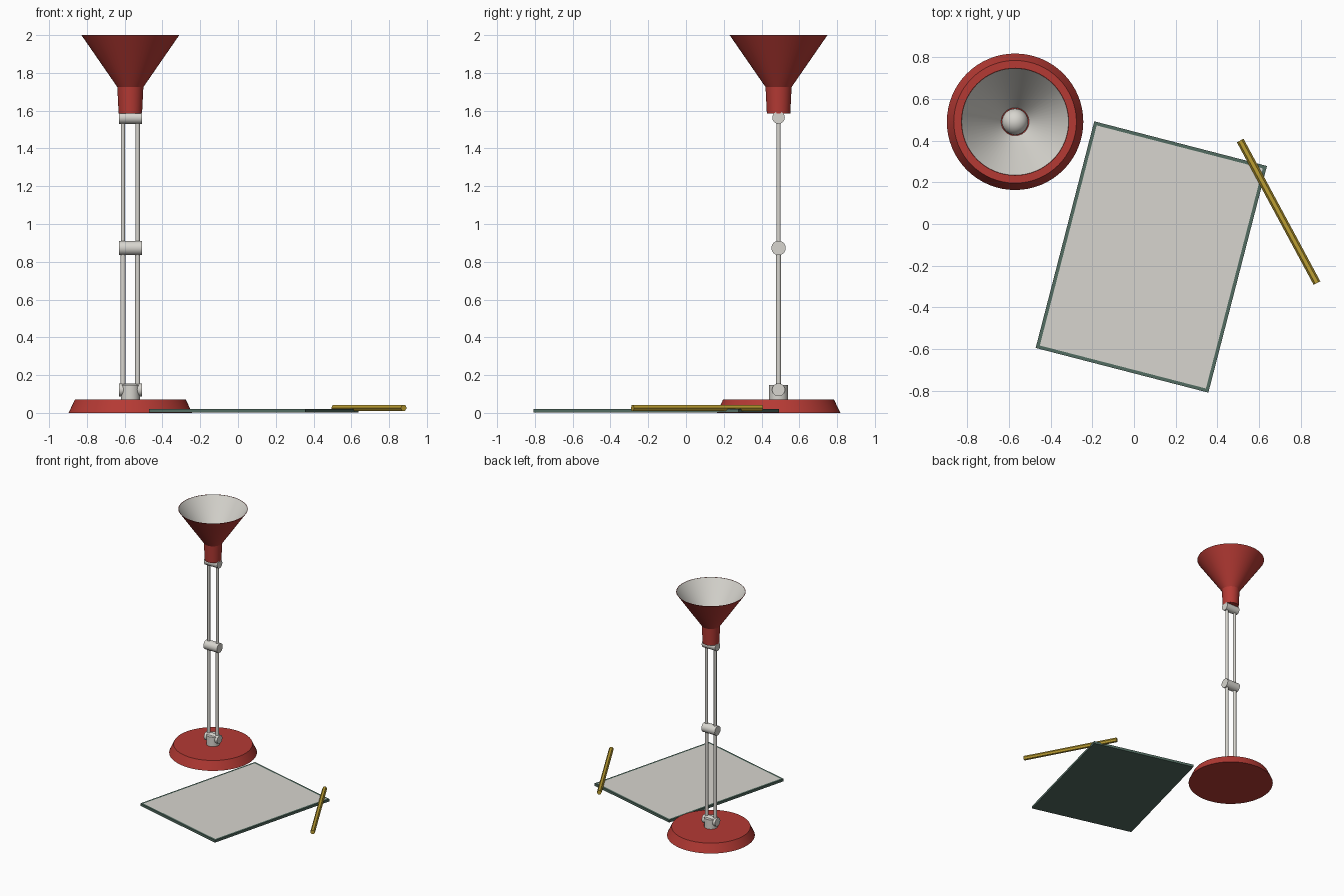
import bpy, bmesh, math
from mathutils import Matrix, Vector

if "Cube" in bpy.data.objects:
    bpy.data.objects.remove(bpy.data.objects["Cube"])

LX, LY = -0.57, 0.49  # lamp axis


def material(name, rgb):
    m = bpy.data.materials.new(name)
    m.diffuse_color = (*rgb, 1.0)
    m.use_nodes = True
    m.node_tree.nodes["Principled BSDF"].inputs["Base Color"].default_value = m.diffuse_color
    return m


RED = material("red enamel", (0.46, 0.042, 0.034))
PALE = material("pale grey", (0.68, 0.665, 0.62))
GREEN = material("dark green", (0.085, 0.15, 0.12))
YELLOW = material("pencil yellow", (0.50, 0.34, 0.032))


def finish(name, bm, mats, smooth=True):
    mesh = bpy.data.meshes.new(name)
    bm.to_mesh(mesh)
    bm.free()
    obj = bpy.data.objects.new(name, mesh)
    bpy.context.collection.objects.link(obj)
    for m in mats:
        mesh.materials.append(m)
    if smooth:
        bpy.ops.object.select_all(action='DESELECT')
        obj.select_set(True)
        bpy.context.view_layer.objects.active = obj
        bpy.ops.object.shade_smooth_by_angle(angle=math.radians(30))
    return obj


def lathe(profile, steps=64):
    """Spin (radius, z) points round the lamp axis."""
    bm = bmesh.new()
    verts = [bm.verts.new((LX + r, LY, z)) for r, z in profile]
    edges = [bm.edges.new(p) for p in zip(verts, verts[1:])]
    bmesh.ops.spin(bm, geom=verts + edges, cent=(LX, LY, 0), axis=(0, 0, 1),
                   angle=math.tau, steps=steps)
    bmesh.ops.remove_doubles(bm, verts=bm.verts[:], dist=0.0005)
    bmesh.ops.recalc_face_normals(bm, faces=bm.faces[:])
    return bm


def rod(name, start, end, radius, mat, sides=24, turn=0.0, smooth=True):
    """Capped cylinder between two points."""
    a, b = Vector(start), Vector(end)
    d = b - a
    # local x stays level for rods lying flat
    rot = d.to_track_quat('Z', 'Y').to_matrix().to_4x4()
    bm = bmesh.new()
    bmesh.ops.create_cone(bm, cap_ends=True, segments=sides, radius1=radius,
                          radius2=radius, depth=d.length,
                          matrix=Matrix.Translation((a + b) / 2) @ rot @ Matrix.Rotation(turn, 4, 'Z'))
    return finish(name, bm, [mat], smooth)


# Lamp base
finish("lamp_base", lathe([(0, 0), (0.327, 0), (0.294, 0.07), (0, 0.07)]), [RED])

# Pivot post and the three hinge barrels
rod("pivot_post", (LX, LY, 0.065), (LX, LY, 0.147), 0.05, PALE, 32)
for name, z, r in (("lower_hinge", 0.122, 0.034),
                   ("middle_hinge", 0.873, 0.038),
                   ("upper_hinge", 1.563, 0.033)):
    rod(name, (LX - 0.061, LY, z), (LX + 0.061, LY, z), r, PALE, 32)

# Paired arm rods
for side, label in ((-1, "left"), (1, "right")):
    x = LX + side * 0.039
    rod(label + "_lower_arm", (x, LY, 0.122), (x, LY, 0.873), 0.0135, PALE)
    rod(label + "_upper_arm", (x, LY, 0.873), (x, LY, 1.563), 0.0115, PALE)

# Shade with pale lining
bm = lathe([(0, 1.585), (0.062, 1.585), (0.069, 1.725), (0.259, 2.0),
            (0.256, 2.0), (0.067, 1.728), (0, 1.728)])
for f in bm.faces:
    c = f.calc_center_median()
    if 0.1 < f.normal.z < 0.95 and 1.73 < c.z < 1.99:
        f.material_index = 1
finish("lamp_shade", bm, [RED, PALE])

# Bulb
bm = bmesh.new()
bmesh.ops.create_uvsphere(bm, u_segments=32, v_segments=16, radius=0.063,
                          matrix=Matrix.Translation((LX, LY, 1.745)))
finish("bulb", bm, [PALE])

# Writing pad: green board with an inset sheet on top
bm = bmesh.new()
bmesh.ops.create_cube(bm, size=1.0, matrix=Matrix.Translation((0.083, -0.158, 0.011))
                      @ Matrix.Rotation(math.radians(-14.5), 4, 'Z')
                      @ Matrix.Diagonal((0.855, 1.122, 0.020, 1)))
top = max(bm.faces, key=lambda f: f.calc_center_median().z)
bmesh.ops.inset_region(bm, faces=[top], thickness=0.023)
top.material_index = 1
finish("writing_pad", bm, [GREEN, PALE], smooth=False)

# Six-sided pencil lying with a flat side up
rod("pencil", (0.509, 0.40, 0.026), (0.877, -0.283, 0.026), 0.018, YELLOW, 6,
    math.radians(30), smooth=False)
# level the pencil so its flat side faces up
pencil = bpy.data.objects["pencil"]
if sum(1 for p in pencil.data.polygons if p.normal.z > 0.99) == 0:
    mid = Vector((0.693, 0.0585, 0.026))
    axis = Vector((0.368, -0.683, 0))
    pencil.data.transform(Matrix.Translation(mid) @ Matrix.Rotation(math.radians(30), 4, axis)
                          @ Matrix.Translation(-mid))
